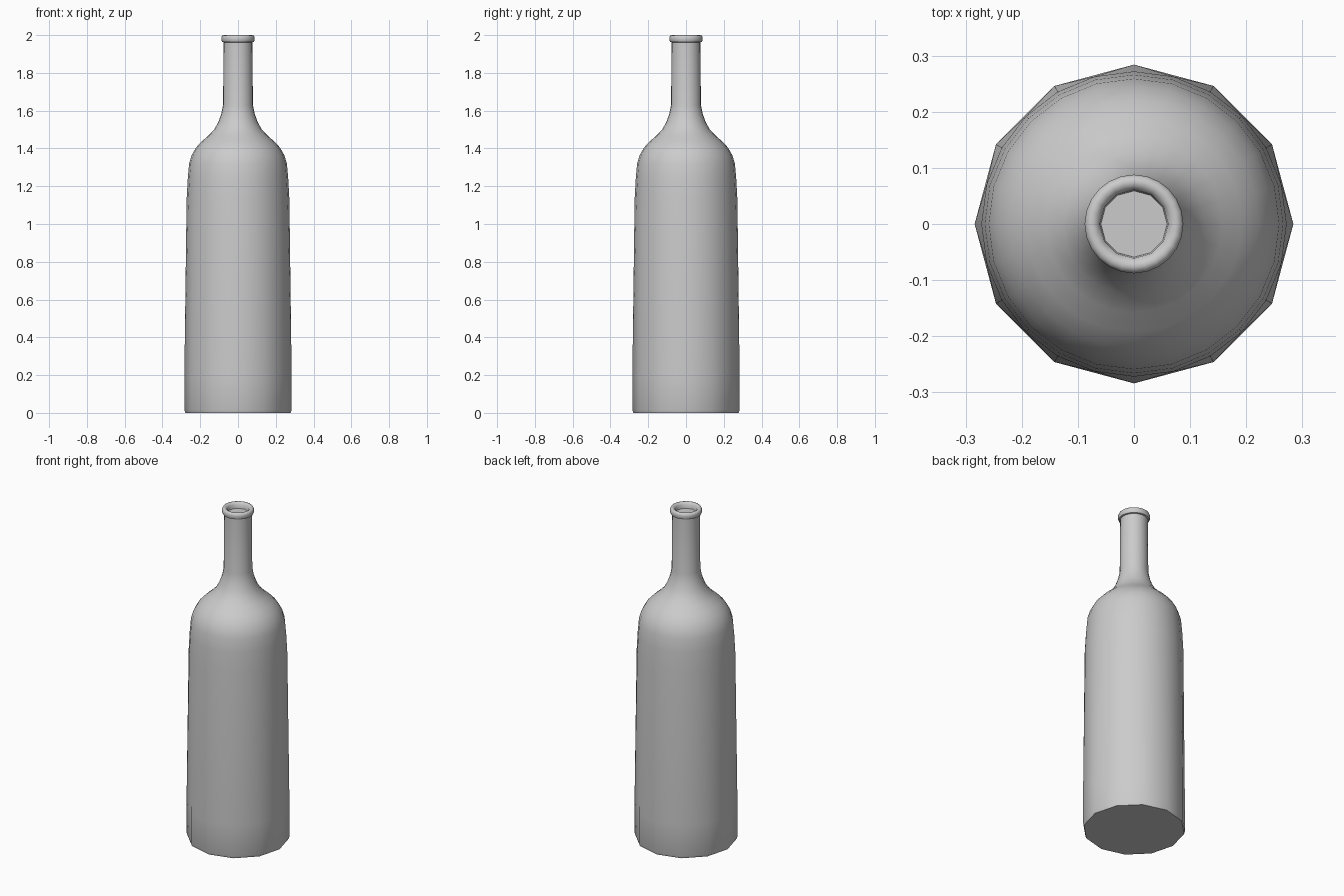
import bpy, bmesh, math

if "Cube" in bpy.data.objects:
    bpy.data.objects.remove(bpy.data.objects["Cube"])

# Profile rings: (radius, height, sides)
RINGS = [
    (0.279, 0.0, 12), (0.284, 0.015, 12), (0.284, 0.20, 12),            # faceted base
    (0.272, 1.13, 24), (0.266, 1.24, 24), (0.259, 1.32, 24),            # body
    (0.245, 1.365, 24), (0.222, 1.405, 24), (0.192, 1.437, 24),         # shoulder
    (0.158, 1.467, 24), (0.126, 1.50, 24), (0.104, 1.54, 24),
    (0.088, 1.585, 24), (0.079, 1.63, 24), (0.076, 1.962, 24),          # neck
    (0.084, 1.964, 24), (0.088, 1.973, 24), (0.088, 1.988, 24),         # lip
    (0.084, 1.997, 24), (0.076, 2.0, 24), (0.068, 1.998, 24),
    (0.061, 1.99, 12), (0.059, 1.965, 12),                              # mouth
]


def ring(bm, r, z, n):
    return [bm.verts.new((r * math.cos(math.tau * i / n),
                          r * math.sin(math.tau * i / n), z)) for i in range(n)]


def bridge(bm, a, b):
    n, m = len(a), len(b)
    if n == m:
        for i in range(n):
            j = (i + 1) % n
            bm.faces.new((a[i], a[j], b[j], b[i]))
        return
    few, many = (a, b) if n < m else (b, a)
    k = len(few)
    for i in range(k):
        p, q = few[i], few[(i + 1) % k]
        s, t, u = many[2 * i], many[2 * i + 1], many[(2 * i + 2) % (2 * k)]
        for tri in ((p, t, s), (p, q, t), (q, u, t)):
            bm.faces.new(tri)


# Bottle, lofted from bottom to mouth
bm = bmesh.new()
loops = [ring(bm, *r) for r in RINGS]
for a, b in zip(loops, loops[1:]):
    bridge(bm, a, b)
bm.faces.new(loops[0])
bm.faces.new(loops[-1])
bmesh.ops.recalc_face_normals(bm, faces=bm.faces)

mesh = bpy.data.meshes.new("bottle")
bm.to_mesh(mesh)
bm.free()
bottle = bpy.data.objects.new("bottle", mesh)
bpy.context.collection.objects.link(bottle)
bpy.context.view_layer.objects.active = bottle
bottle.select_set(True)
bpy.ops.object.shade_smooth_by_angle(angle=math.radians(50))
